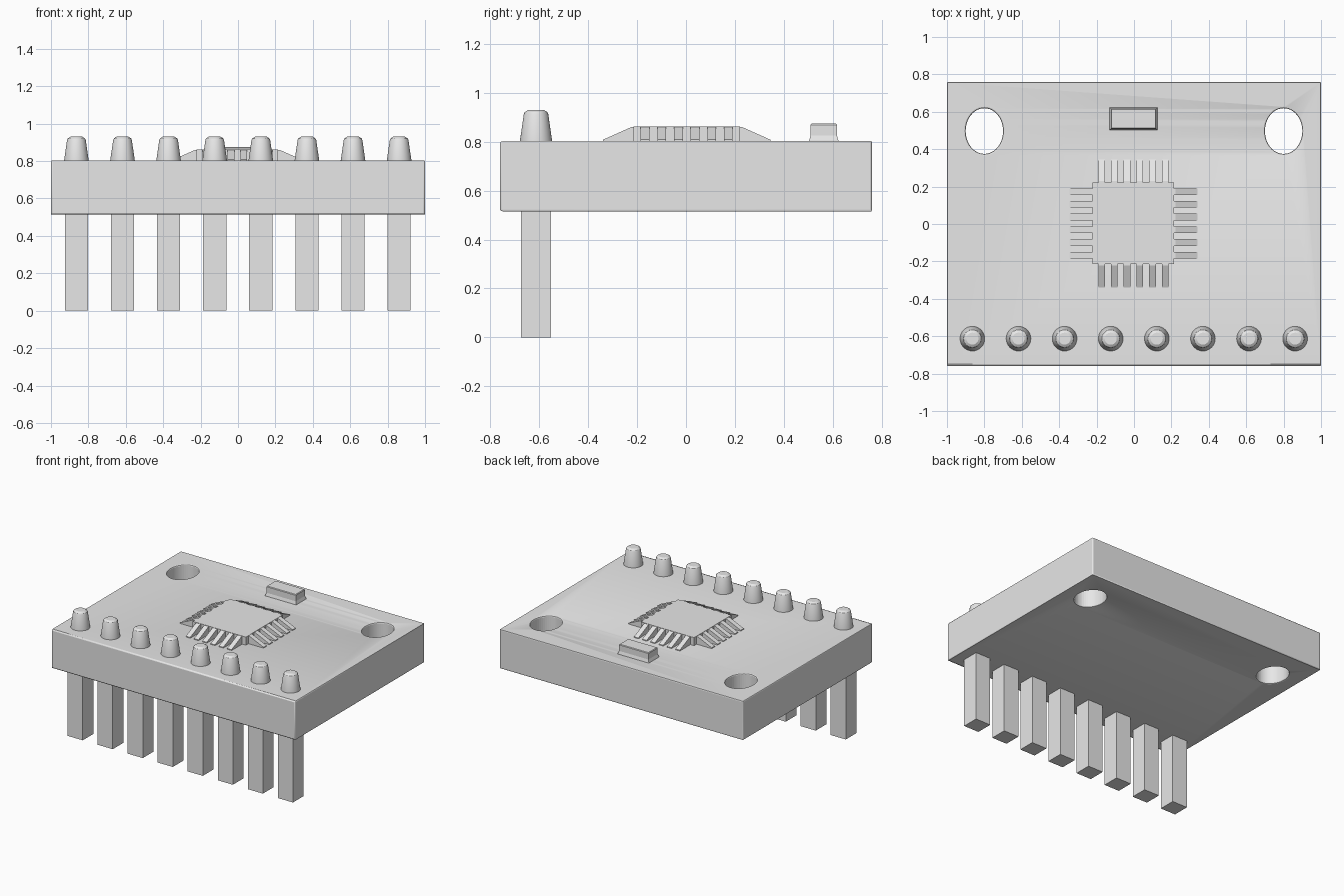
import bpy, bmesh, math
from mathutils import Matrix, Vector

old = bpy.data.objects.get("Cube")
if old:
    bpy.data.objects.remove(old, do_unlink=True)

grey = bpy.data.materials.new("light grey")
grey.use_nodes = True
colour = (0.8, 0.8, 0.8, 1)
grey.diffuse_color = colour
grey.node_tree.nodes["Principled BSDF"].inputs["Base Color"].default_value = colour

TOP, BOTTOM = 0.802, 0.515


def add_object(name, bm):
    bmesh.ops.recalc_face_normals(bm, faces=bm.faces)
    mesh = bpy.data.meshes.new(name)
    bm.to_mesh(mesh)
    bm.free()
    mesh.materials.append(grey)
    ob = bpy.data.objects.new(name, mesh)
    bpy.context.collection.objects.link(ob)
    return ob


def loft(name, rings):
    """Closed solid through rings of equal point count."""
    bm = bmesh.new()
    loops = [[bm.verts.new(p) for p in ring] for ring in rings]
    n = len(loops[0])
    for a, b in zip(loops, loops[1:]):
        for i in range(n):
            j = (i + 1) % n
            bm.faces.new((a[i], a[j], b[j], b[i]))
    bm.faces.new(loops[0][::-1])
    bm.faces.new(loops[-1])
    return add_object(name, bm)


def rect(x, y, hx, hy, z):
    return [(x - hx, y - hy, z), (x + hx, y - hy, z), (x + hx, y + hy, z), (x - hx, y + hy, z)]


def oval(x, y, rx, ry, z, n=32):
    return [(x + rx * math.cos(2 * math.pi * i / n), y + ry * math.sin(2 * math.pi * i / n), z)
            for i in range(n)]


def smooth(ob):
    bpy.ops.object.select_all(action='DESELECT')
    ob.select_set(True)
    bpy.context.view_layer.objects.active = ob
    bpy.ops.object.shade_smooth_by_angle(angle=math.radians(30))


# Circuit board with two mounting holes and softened edges
board = loft("circuit_board", [rect(0, 0, 1, 0.76, BOTTOM), rect(0, 0, 1, 0.76, TOP)])
for side in (-1, 1):
    cutter = loft("hole_cutter", [oval(side * 0.8, 0.497, 0.1, 0.122, z, 48) for z in (0.4, 0.9)])
    cutter.hide_render = True
    cutter.hide_set(True)
    cut = board.modifiers.new("mounting_hole", 'BOOLEAN')
    cut.operation = 'DIFFERENCE'
    cut.object = cutter
    cut.solver = 'EXACT'
bevel = board.modifiers.new("edge_bevel", 'BEVEL')
bevel.width = 0.008
bevel.segments = 2
bevel.limit_method = 'ANGLE'
bevel.angle_limit = math.radians(40)
smooth(board)

# Row of header pins with solder cones above
stud_profile = [(0.066, TOP - 0.01), (0.066, TOP), (0.05, 0.912), (0.046, 0.921), (0.032, 0.93)]
for i in range(8):
    x, y = -0.864 + 0.2465 * i, -0.613
    loft("header_pin", [rect(x, y, 0.062, 0.062, 0), rect(x, y, 0.062, 0.062, BOTTOM + 0.01)])
    smooth(loft("solder_cone", [oval(x, y, r, r, z) for r, z in stud_profile]))

# Chip body
chip_x, chip_y, half = -0.003, 0.003, 0.218
loft("chip_body", [rect(chip_x, chip_y, half, half, z) for z in (TOP - 0.01, 0.862)])

# Six sloping legs on each side of the chip
for quarter in range(4):
    turn = Matrix.Translation((chip_x, chip_y, 0)) @ Matrix.Rotation(quarter * math.pi / 2, 4, 'Z')
    for k in range(6):
        mid = (k - 2.5) * 0.068
        # Leg outline along its length, extruded across its width
        outline = [(half - 0.02, TOP - 0.01), (0.342, TOP - 0.01), (0.342, TOP + 0.006),
                   (half + 0.008, 0.86), (half - 0.02, 0.86)]
        loft("chip_leg", [[turn @ Vector((u, mid + w, z)) for u, z in outline]
                          for w in (-0.018, 0.018)])

# Small surface component with a flared foot
loft("capacitor", [rect(-0.003, 0.563, hx, hy, z) for hx, hy, z in
                   ((0.128, 0.06, TOP - 0.01), (0.128, 0.06, TOP + 0.002),
                    (0.121, 0.054, 0.825), (0.121, 0.054, 0.869), (0.117, 0.05, 0.874))])
